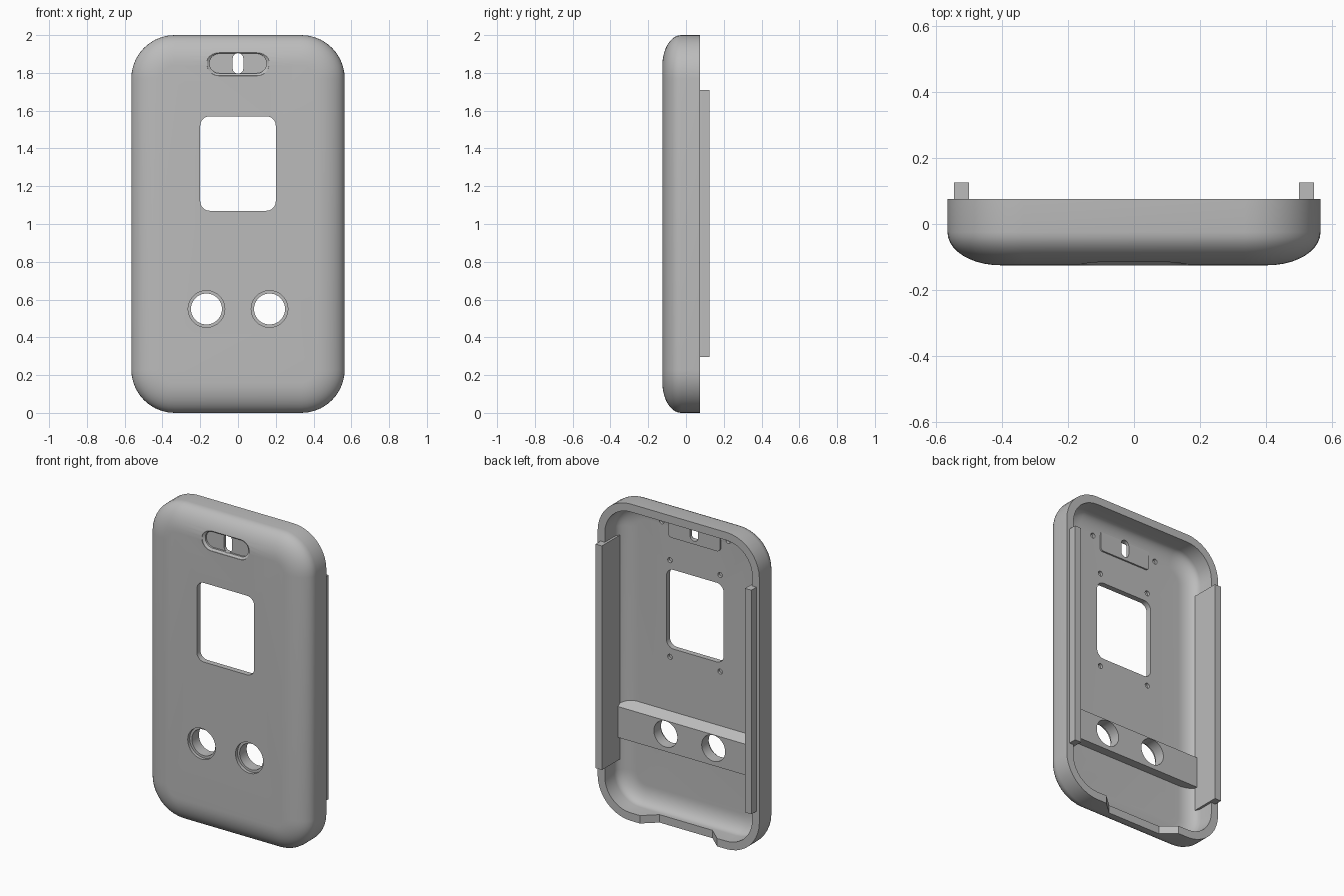
import bpy, bmesh, math

if "Cube" in bpy.data.objects:
    bpy.data.objects.remove(bpy.data.objects["Cube"])

grey = bpy.data.materials.new("plain grey")
grey.diffuse_color = (0.5, 0.5, 0.5, 1)
grey.use_nodes = True
grey.node_tree.nodes["Principled BSDF"].inputs["Base Color"].default_value = grey.diffuse_color


def rounded(cx, cz, hw, hh, r, y, n=10):
    """Rounded rectangle outline in the plane at depth y."""
    pts = []
    for k, (sx, sz) in enumerate([(1, 1), (-1, 1), (-1, -1), (1, -1)]):
        for i in range(n + 1):
            a = math.pi / 2 * (k + i / n)
            pts.append((cx + sx * (hw - r) + r * math.cos(a), y,
                        cz + sz * (hh - r) + r * math.sin(a)))
    return pts


def circle(cx, cz, r, y, n=40):
    return [(cx + r * math.cos(math.tau * i / n), y,
             cz + r * math.sin(math.tau * i / n)) for i in range(n)]


def loft(name, rings):
    """Closed solid through rings of equal point count."""
    bm = bmesh.new()
    loops = [[bm.verts.new(p) for p in ring] for ring in rings]
    for a, b in zip(loops, loops[1:]):
        for i in range(len(a)):
            j = (i + 1) % len(a)
            bm.faces.new((a[i], a[j], b[j], b[i]))
    bm.faces.new(loops[0])
    bm.faces.new(loops[-1])
    bmesh.ops.recalc_face_normals(bm, faces=bm.faces)
    mesh = bpy.data.meshes.new(name)
    bm.to_mesh(mesh)
    bm.free()
    mesh.materials.append(grey)
    ob = bpy.data.objects.new(name, mesh)
    bpy.context.collection.objects.link(ob)
    return ob


def cut(target, cutter):
    bpy.context.view_layer.objects.active = target
    mod = target.modifiers.new("cut", 'BOOLEAN')
    mod.operation = 'DIFFERENCE'
    mod.solver = 'EXACT'
    mod.object = cutter
    bpy.ops.object.modifier_apply(modifier=mod.name)


def discard(ob):
    bpy.data.objects.remove(ob, do_unlink=True)


# Hollow shell: curved front edge outside, matching cavity inside
HW, HH, R, BACK, WALL = 0.565, 1.0, 0.23, 0.075, 0.05


def shell_rings(off, inset, y_start, y_end, steps=10):
    rings = [rounded(0, 1, HW - off, HH - off, R - off, BACK)]
    for i in range(steps + 1):
        a = math.pi / 2 * i / steps
        d = off + inset * (1 - math.cos(a))
        rings.append(rounded(0, 1, HW - d, HH - d, R - d,
                             y_start + (y_end - y_start) * math.sin(a)))
    return rings


outer = shell_rings(0, 0.16, -0.025, -0.125)
inner = shell_rings(WALL, 0.11, -0.02, -0.09)
shell = loft("shell", outer[::-1] + inner)

# Cross bar behind the round holes, with a sloping top
profile = [(-0.1, 0.44), (-0.035, 0.44), (-0.035, 0.635), (-0.1, 0.68)]
bar = loft("cross_bar", [[(x, y, z) for y, z in profile] for x in (-0.505, 0.505)])

# Raised pad behind the strap recess
pad = loft("strap_pad", [rounded(0, 1.85, 0.18, 0.075, 0.02, y) for y in (-0.1, -0.08)])

# Side rails standing past the rim
rail = [(0.5, 0.125), (0.545, 0.125), (0.545, -0.03), (0.52, -0.08), (0.5, -0.092)]
rails = [loft(n, [[(s * x, y, z) for x, y in rail] for z in (0.295, 1.71)])
         for n, s in (("right_rail", 1), ("left_rail", -1))]

# Screen window
c = loft("cutter", [rounded(0, 1.32, 0.2, 0.25, 0.05, y) for y in (-0.2, 0.0)])
cut(shell, c)
discard(c)

# Strap recess with sloping sides, and the slot through it
c = loft("cutter", [rounded(0, 1.85, 0.167, 0.067, 0.066, -0.14),
                    rounded(0, 1.85, 0.165, 0.065, 0.064, -0.122),
                    rounded(0, 1.85, 0.15, 0.052, 0.051, -0.112),
                    rounded(0, 1.85, 0.15, 0.052, 0.051, -0.085)])
cut(shell, c)
discard(c)
c = loft("cutter", [rounded(0, 1.85, 0.028, 0.054, 0.027, y) for y in (-0.2, 0.0)])
cut(shell, c)
cut(pad, c)
discard(c)

# Round holes with a wider front step
for s in (-1, 1):
    c = loft("cutter", [circle(s * 0.167, 0.55, 0.097, y) for y in (-0.2, -0.105)])
    cut(shell, c)
    discard(c)
    c = loft("cutter", [circle(s * 0.167, 0.55, 0.082, y) for y in (-0.2, 0.0)])
    cut(shell, c)
    cut(bar, c)
    discard(c)

# Blind screw holes inside
for x, z in ((0.175, 1.625), (0.175, 1.015), (0.232, 1.855)):
    for s in (-1, 1):
        c = loft("cutter", [circle(s * x, z, 0.016, y, 16) for y in (-0.107, -0.03)])
        cut(shell, c)
        discard(c)

# Tapered notch in the bottom rim
notch = [(-0.281, 0.085), (-0.185, 0.0), (0.185, 0.0), (0.281, 0.085)]
c = loft("cutter", [[(x, y, z) for x, y in notch] for z in (-0.05, 0.1)])
cut(shell, c)
discard(c)

# Smooth curves, sharp edges
for ob in [shell, bar, pad] + rails:
    bpy.ops.object.select_all(action='DESELECT')
    ob.select_set(True)
    bpy.context.view_layer.objects.active = ob
    bpy.ops.object.shade_smooth_by_angle(angle=math.radians(30))
